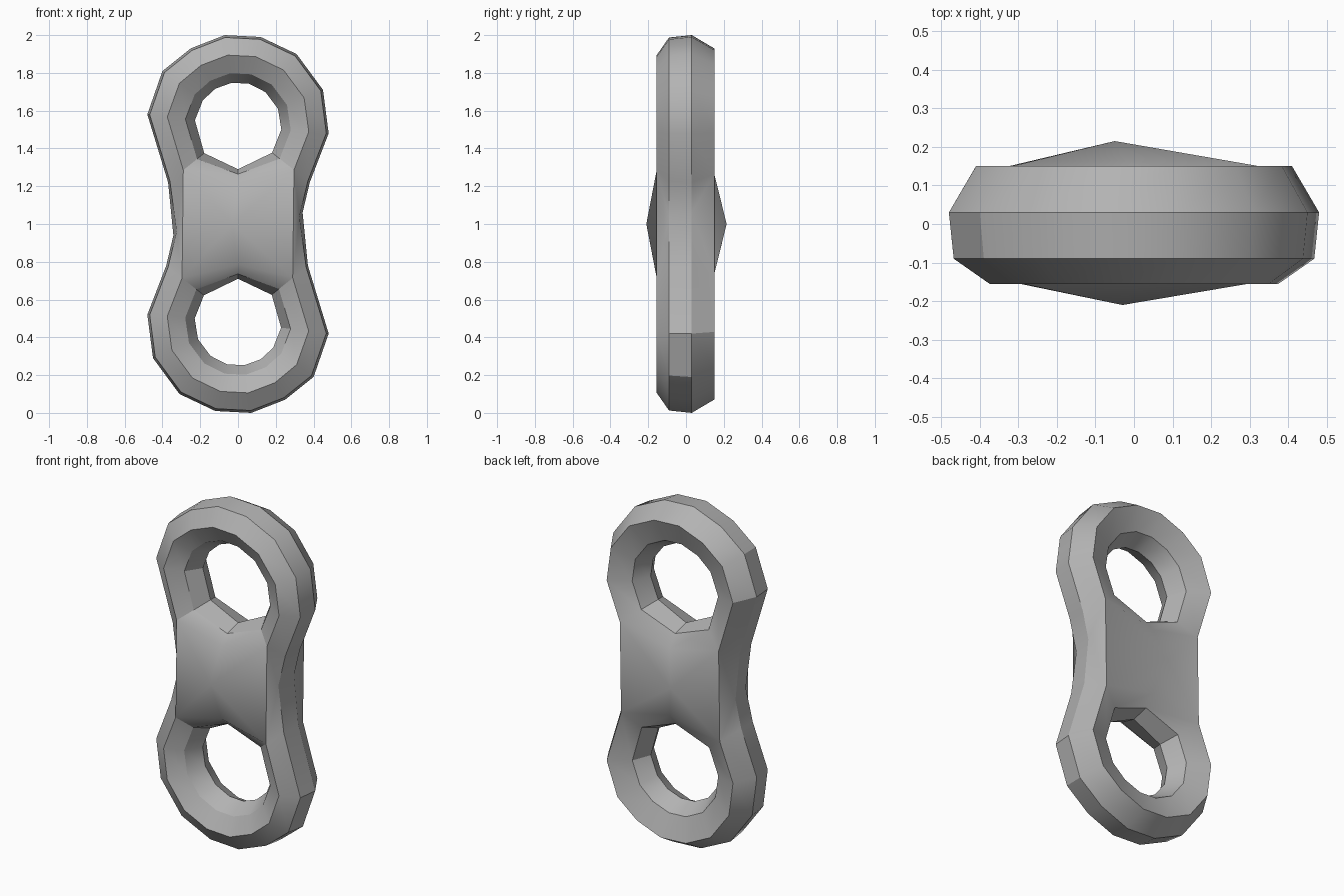
import bpy, bmesh, math
from mathutils import Vector

if "Cube" in bpy.data.objects:
    bpy.data.objects.remove(bpy.data.objects["Cube"])

HOLE_Z, HOLE_R = 1.52, 0.23
# Outer outline of the upper loop, from the right waist corner over the top;
# the last point is the short column between the hole and the waist
OUTLINE = [(0.38, 1.22), (0.48, 1.48), (0.45, 1.71), (0.31, 1.90), (0.12, 1.99),
           (-0.07, 2.0), (-0.25, 1.93), (-0.40, 1.81), (-0.48, 1.58), (-0.37, 1.22),
           (0.0, 1.16)]
# Cross-section: (fraction from hole wall to outline, depth)
SECTION = [(1.0, 0.03), (0.95, -0.09), (0.58, -0.155), (0.2, -0.10),
           (0.0, 0.0), (0.2, 0.10), (0.72, 0.15)]

bm = bmesh.new()


def vert(x, y, z, s):
    # s = -1 turns the point half way round the depth axis
    return bm.verts.new((s * x, y, 1 + s * (z - 1)))


def face(*vs):
    bm.faces.new(vs)


def loop_ring(s):
    """One pierced loop, left open toward the waist."""
    cols = []
    for i, (x, z) in enumerate(OUTLINE):
        d = Vector((x, z - HOLE_Z))
        R = d.length
        d.normalize()
        col = []
        for k, (t, y) in enumerate(SECTION):
            if i == 10 and k < 2:
                col.append(None)
                continue
            r = HOLE_R + t * (R - HOLE_R)
            col.append(vert(d.x * r, y, HOLE_Z + d.y * r, s))
        cols.append(col)
    n = len(SECTION)
    for i in range(11):
        a, b = cols[i], cols[(i + 1) % 11]
        for k in (range(n) if i < 9 else range(2, n - 1)):
            m = (k + 1) % n
            face(a[k], b[k], b[m], a[m])
    return cols


upper, lower = loop_ring(1), loop_ring(-1)

# Raised pyramids on the front and back of the waist
for k, x, y in ((2, -0.03, -0.21), (6, -0.05, 0.215)):
    apex = vert(x, y, 1.0, 1)
    rim = [c[k] for c in (upper[0], upper[10], upper[9], lower[0], lower[10], lower[9])]
    for i in range(6):
        face(rim[i], rim[(i + 1) % 6], apex)

# Pinched sides of the waist
for s, a, b in ((1, upper[0], lower[9]), (-1, lower[0], upper[9])):
    mid = vert(0.342, 0.03, 1.06, s)
    front = vert(0.325, -0.09, 1.04, s)
    for c in (a, b):
        face(c[0], c[1], front, mid)
        face(c[1], c[2], front)
        face(c[6], c[0], mid)
    face(a[2], b[2], front)
    face(a[6], b[6], mid)

bmesh.ops.recalc_face_normals(bm, faces=bm.faces)
mesh = bpy.data.meshes.new("double_loop")
bm.to_mesh(mesh)
bm.free()
obj = bpy.data.objects.new("double_loop", mesh)
bpy.context.collection.objects.link(obj)

grey = bpy.data.materials.new("plain grey")
grey.diffuse_color = (0.45, 0.45, 0.45, 1)
grey.use_nodes = True
grey.node_tree.nodes["Principled BSDF"].inputs["Base Color"].default_value = grey.diffuse_color
mesh.materials.append(grey)

bpy.context.view_layer.objects.active = obj
obj.select_set(True)
bpy.ops.object.shade_smooth_by_angle(angle=math.radians(30))
